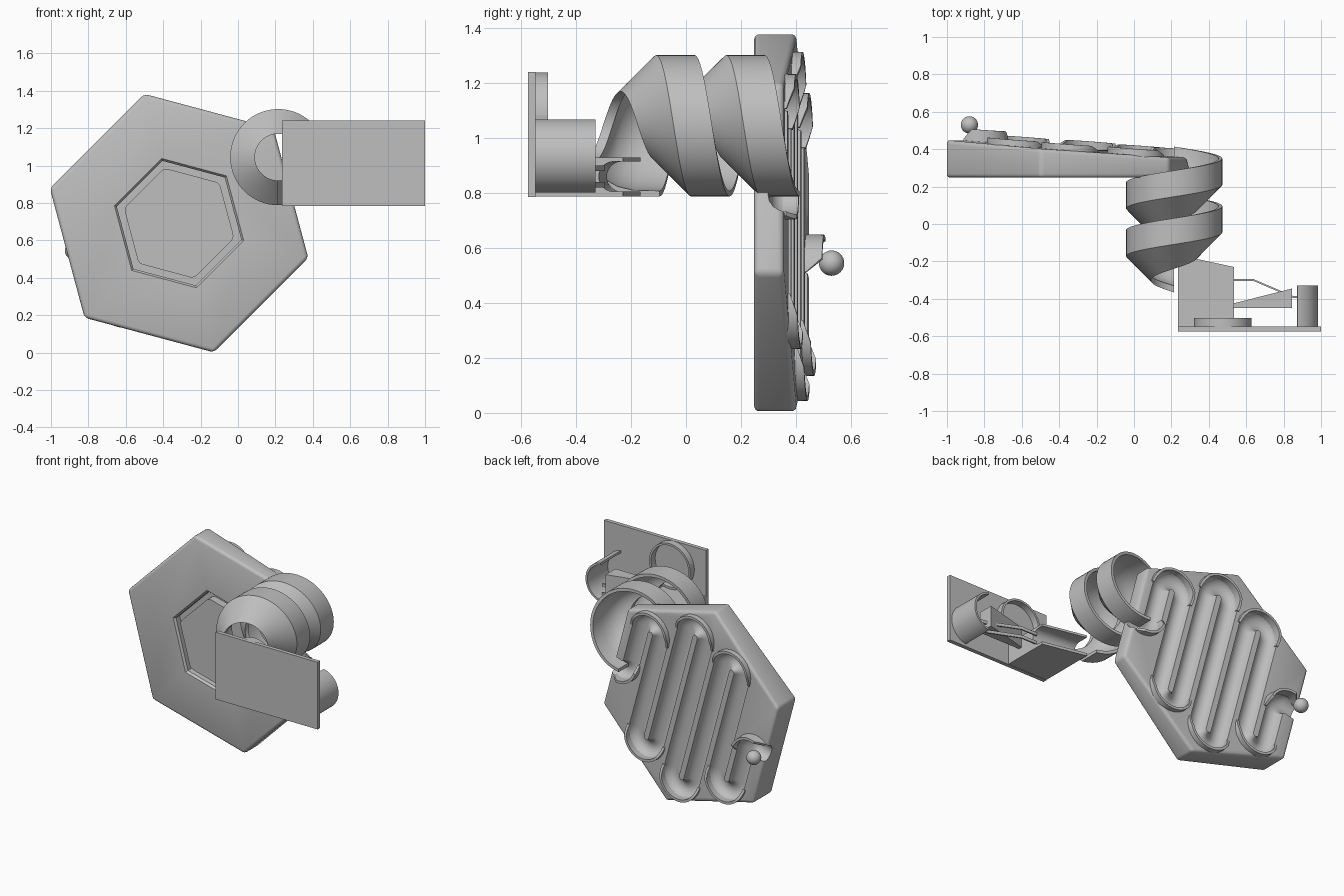
import bpy, bmesh, math
from math import sin, cos, radians, pi
from mathutils import Vector

if "Cube" in bpy.data.objects:
    bpy.data.objects.remove(bpy.data.objects["Cube"])

SHADE = (0.52, 0.52, 0.52, 1)
grey = bpy.data.materials.new("plain grey")
grey.use_nodes = True
grey.diffuse_color = SHADE
grey.node_tree.nodes["Principled BSDF"].inputs["Base Color"].default_value = SHADE

CX, CZ = -0.315, 0.692          # plate centre
TURN = radians(15)              # plate rotation about its axis


def finish(name, bm):
    bmesh.ops.recalc_face_normals(bm, faces=bm.faces)
    mesh = bpy.data.meshes.new(name)
    bm.to_mesh(mesh)
    bm.free()
    mesh.materials.append(grey)
    mesh.shade_smooth()
    mesh.set_sharp_from_angle(angle=radians(32))
    ob = bpy.data.objects.new(name, mesh)
    bpy.context.collection.objects.link(ob)
    return ob


def loft(name, rings, bevel=0):
    """Skin a row of closed cross-sections and cap both ends."""
    bm = bmesh.new()
    rows = [[bm.verts.new(p) for p in ring] for ring in rings]
    n = len(rows[0])
    for a, b in zip(rows, rows[1:]):
        for i in range(n):
            j = (i + 1) % n
            bm.faces.new((a[i], a[j], b[j], b[i]))
    bm.faces.new(rows[0])
    bm.faces.new(rows[-1])
    if bevel:
        bmesh.ops.bevel(bm, geom=bm.edges[:], offset=bevel, segments=3, profile=0.5, affect='EDGES')
    return finish(name, bm)


def box(name, x0, x1, y0, y1, z0, z1):
    return loft(name, [[(x, y0, z0), (x, y1, z0), (x, y1, z1), (x, y0, z1)] for x in (x0, x1)])


def carve(ob, cutter):
    """Cut one solid out of another and discard the cutter."""
    cutter.hide_render = True
    mod = ob.modifiers.new("cut", 'BOOLEAN')
    mod.operation = 'DIFFERENCE'
    mod.solver = 'EXACT'
    mod.object = cutter
    bpy.context.view_layer.update()
    mesh = bpy.data.meshes.new_from_object(ob.evaluated_get(bpy.context.evaluated_depsgraph_get()))
    ob.modifiers.clear()
    ob.data = mesh
    mesh.shade_smooth()
    mesh.set_sharp_from_angle(angle=radians(32))
    bpy.data.objects.remove(cutter)


def on_plate(c, d, h=0.0):
    """Point at plate coordinates c (across) and d (along), h above its sloping face."""
    return Vector((CX + c * cos(TURN) - d * sin(TURN), 0.402 - 0.075 * c + h,
                   CZ + c * sin(TURN) + d * cos(TURN)))


def hexagon(radius, y=None):
    pts = []
    for k in range(6):
        a = radians(60 * k - 30)
        p = on_plate(radius * cos(a), radius * sin(a))
        pts.append(p if y is None else Vector((p.x, y, p.z)))
    return pts


# Sloping hexagonal plate with a hexagonal groove underneath
plate = loft("hexagon_plate", [hexagon(0.715, 0.248), hexagon(0.715)], bevel=0.02)
groove = loft("groove_cutter", [hexagon(0.365, 0.24), hexagon(0.345, 0.262), hexagon(0.345, 0.30)])
carve(groove, loft("core_cutter", [hexagon(0.305, 0.20), hexagon(0.305, 0.34)], bevel=0.02))
carve(plate, groove)


# Zigzag marble channel: u-turns alternate between the two ends
def arc(c, d, r, a0, a1, n=14):
    return [(c + r * cos(radians(a0 + (a1 - a0) * i / n)),
             d + r * sin(radians(a0 + (a1 - a0) * i / n))) for i in range(n + 1)]


turns = [(-0.385, -0.315), (-0.225, 0.39), (-0.065, -0.495), (0.095, 0.46), (0.255, -0.385), (0.415, 0.29)]
PIPE, BEND = 0.062, 0.08
path = [(-0.72, 0.015)] + arc(-0.535, -0.055, 0.07, 90, 0)
for c, d in turns:
    path += arc(c, d, BEND, 180, 360 if d < 0 else 0)
path += arc(0.565, 0.01, 0.07, 180, 270) + [(0.72, -0.06)]

pts = [on_plate(c, d, 0.005) for c, d in path]
rings = []
for i, p in enumerate(pts):
    t = pts[min(i + 1, len(pts) - 1)] - pts[max(i - 1, 0)]
    side = Vector((t.z, 0, -t.x)).normalized()
    rings.append([p + side * PIPE * cos(2 * pi * k / 16) + Vector((0, PIPE * sin(2 * pi * k / 16), 0))
                  for k in range(16)])
carve(plate, loft("channel_cutter", rings))


# Raised guard walls around the bends, fading out at their ends
def guard(name, c, d, r, a0, a1, height):
    rows = []
    for i in range(25):
        a = radians(a0 + (a1 - a0) * i / 24)
        top = 0.006 + height * min(1, 2.0 * sin(pi * i / 24))
        rows.append([on_plate(c + q * cos(a), d + q * sin(a), h)
                     for q, h in ((r, -0.05), (r - 0.004, top), (r + 0.013, top), (r + 0.016, -0.05))])
    loft(name, rows)


for i, (c, d) in enumerate(turns):
    a0 = 180 if d < 0 else 0
    guard("bend_guard_%d" % (i + 1), c, d, BEND + PIPE - 0.002, a0 - 4, a0 + 184, 0.027)
guard("start_guard", -0.535, -0.055, 0.135, -10, 115, 0.058)
guard("exit_guard", 0.565, 0.01, 0.13, 165, 280, 0.035)

# Marble waiting at the start
bm = bmesh.new()
bmesh.ops.create_uvsphere(bm, u_segments=32, v_segments=16, radius=0.046)
bmesh.ops.translate(bm, verts=bm.verts, vec=(-0.88, 0.53, 0.545))
finish("marble", bm)

# Spiral trough: upright outer wall with a conical floor, two full turns
section = [(0.257, 0), (0.257, -0.14), (0.125, -0.27), (0.125, -0.235),
           (0.155, -0.228), (0.195, -0.20), (0.22, -0.155), (0.234, -0.10), (0.237, 0)]
rows = []
for i in range(129):
    deg = -90 + 720 * i / 128
    a = radians(deg)
    rows.append([(0.215 + r * cos(a), 0.35 - 0.255 * deg / 360 + h, 1.045 + r * sin(a)) for r, h in section])
loft("spiral_trough", rows)

# Base panel and support block with a sloping gutter
box("base_panel", 0.235, 1.0, -0.575, -0.548, 0.785, 1.24)
block = loft("gutter_block", [[(0.235, -0.55, z), (0.535, -0.55, z), (0.535, -0.23, z), (0.235, -0.165, z)]
                              for z in (0.787, 0.93)])
rows = []
for x, y in ((0.20, -0.23), (0.56, -0.265)):
    row = [(x, y + 0.3, 0.915), (x, y + 0.3, 0.805)]
    row += [(x, y - 0.055 * sin(pi * k / 12), 0.86 - 0.055 * cos(pi * k / 12)) for k in range(13)]
    rows.append(row)
carve(block, loft("gutter_cutter", rows))

# Pair of bent rails and a wedge leading to the catcher
for side, z in (("lower", 0.83), ("upper", 0.89)):
    loft(side + "_rail", [[(x, y + j, z + k) for j, k in ((0, -0.01), (0, 0.01), (0.01, 0.01), (0.01, -0.01))]
                          for x, y in ((0.52, -0.305), (0.64, -0.305), (0.85, -0.395), (0.90, -0.395))])
loft("wedge", [[(0.53, -0.45, z), (0.845, -0.45, z), (0.845, -0.345, z), (0.53, -0.425, z)]
               for z in (0.85, 0.99)])


# Curved catcher wall and round cup rim standing on the panel
def wall(name, x, z, r, thick, a0, a1, y1):
    rows = []
    for i in range(49):
        a = radians(a0 + (a1 - a0) * i / 48)
        rows.append([(x + q * cos(a), y, z + q * sin(a))
                     for q, y in ((r, -0.55), (r, y1), (r - thick, y1), (r - thick, -0.55))])
    loft(name, rows)


wall("catcher_wall", 0.85, 0.935, 0.135, 0.014, -80, 80, -0.33)
wall("cup_rim", 0.475, 1.085, 0.154, 0.014, 0, 360, -0.503)
